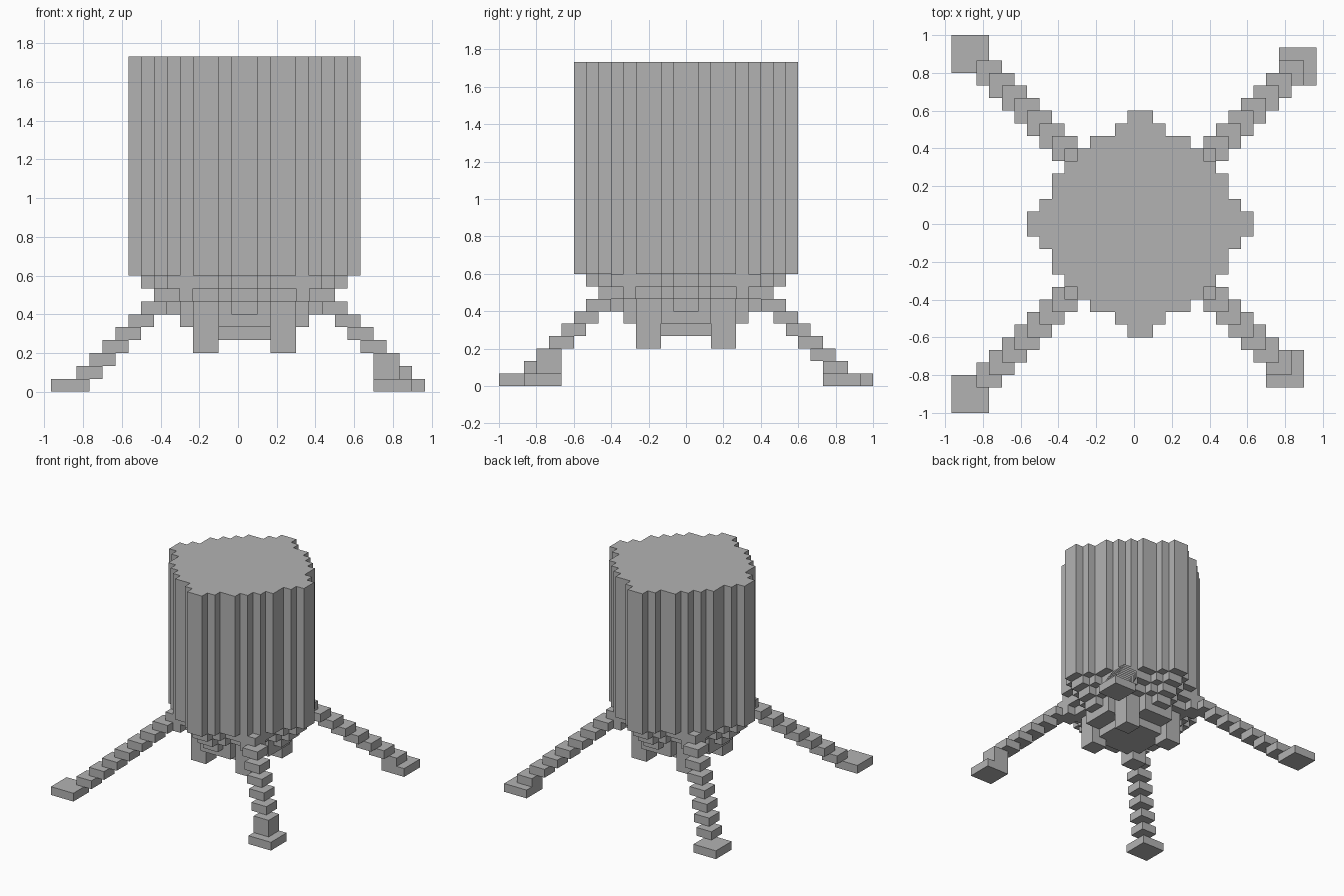
import bpy, bmesh

if "Cube" in bpy.data.objects:
    bpy.data.objects.remove(bpy.data.objects["Cube"], do_unlink=True)

U = 1 / 15          # block size
CX = U / 2          # axis of the tank

grey = bpy.data.materials.new("light grey")
grey.use_nodes = True
colour = (0.45, 0.45, 0.45, 1)
grey.diffuse_color = colour
grey.node_tree.nodes["Principled BSDF"].inputs["Base Color"].default_value = colour


def finish(bm, name):
    bmesh.ops.recalc_face_normals(bm, faces=bm.faces)
    mesh = bpy.data.meshes.new(name)
    bm.to_mesh(mesh)
    bm.free()
    mesh.materials.append(grey)
    ob = bpy.data.objects.new(name, mesh)
    bpy.context.collection.objects.link(ob)
    return ob


def prism(bm, outline, low, high):
    """Extrude an outline given in blocks from the axis."""
    verts = [bm.verts.new((CX + x * U, y * U, low * U)) for x, y in outline]
    base = bm.faces.new(verts)
    top = bmesh.ops.extrude_face_region(bm, geom=[base], use_keep_orig=True)["geom"]
    moved = [g for g in top if isinstance(g, bmesh.types.BMVert)]
    bmesh.ops.translate(bm, verts=moved, vec=(0, 0, (high - low) * U))


def stepped_disc(name, widths, low, high):
    """Round block layer: half width of each row, mirrored in both directions."""
    corner = []
    for row, w in enumerate(widths):
        if row and w == widths[row - 1]:
            corner[-1] = (w, row + 1)
        else:
            corner += [(w, row), (w, row + 1)]
    corner.append((0, len(widths)))
    right = corner[1:-1]
    # walk the four quadrants counter-clockwise
    outline = right + [(-x, y) for x, y in reversed(right)]
    outline += [(-x, -y) for x, y in right] + [(x, -y) for x, y in reversed(right)]
    bm = bmesh.new()
    prism(bm, outline, low, high)
    return finish(bm, name)


def square(bm, sx, sy, inner, outer, low, high):
    """Square slab lying on the diagonal of one quadrant."""
    ends = [(inner, inner), (outer, inner), (outer, outer), (inner, outer)]
    prism(bm, [(sx * x, sy * y) for x, y in ends], low, high)


# Tank and the rounded underside
stepped_disc("tank", [9, 8, 7, 7, 6, 5, 4, 2, 1], 9, 26)
dome = [[3, 3, 2], [5, 5, 4, 4, 2], [6, 5, 4, 4, 2, 1],
        [7, 6, 5, 5, 4, 2, 1], [8, 7, 6, 6, 5, 4, 2, 1]]
for i, widths in enumerate(dome):
    stepped_disc(f"dome_layer_{i + 1}", widths, 4 + i, 5 + i)

# Legs: side signs, inner edge of the foot, inner edge of the ankle
legs = {"front_right": (-1, -1, 12, 11), "back_right": (-1, 1, 12, 11),
        "back_left": (1, 1, 11, 11), "front_left": (1, -1, 10, 10)}
for name, (sx, sy, foot, ankle) in legs.items():
    bm = bmesh.new()
    square(bm, sx, sy, 4, 6, 7, 9)
    for layer in range(2, 8):
        inner = 12 - layer
        square(bm, sx, sy, inner, inner + 2, layer, layer + 1)
    square(bm, sx, sy, ankle, ankle + 2, 1, 2)
    finish(bm, name + "_leg")

    bm = bmesh.new()
    square(bm, sx, sy, foot, foot + 3, 0, 1)
    finish(bm, name + "_foot")

    # Thruster block under the dome
    bm = bmesh.new()
    square(bm, sx, sy, 2, 4, 3, 6)
    finish(bm, name + "_thruster")
